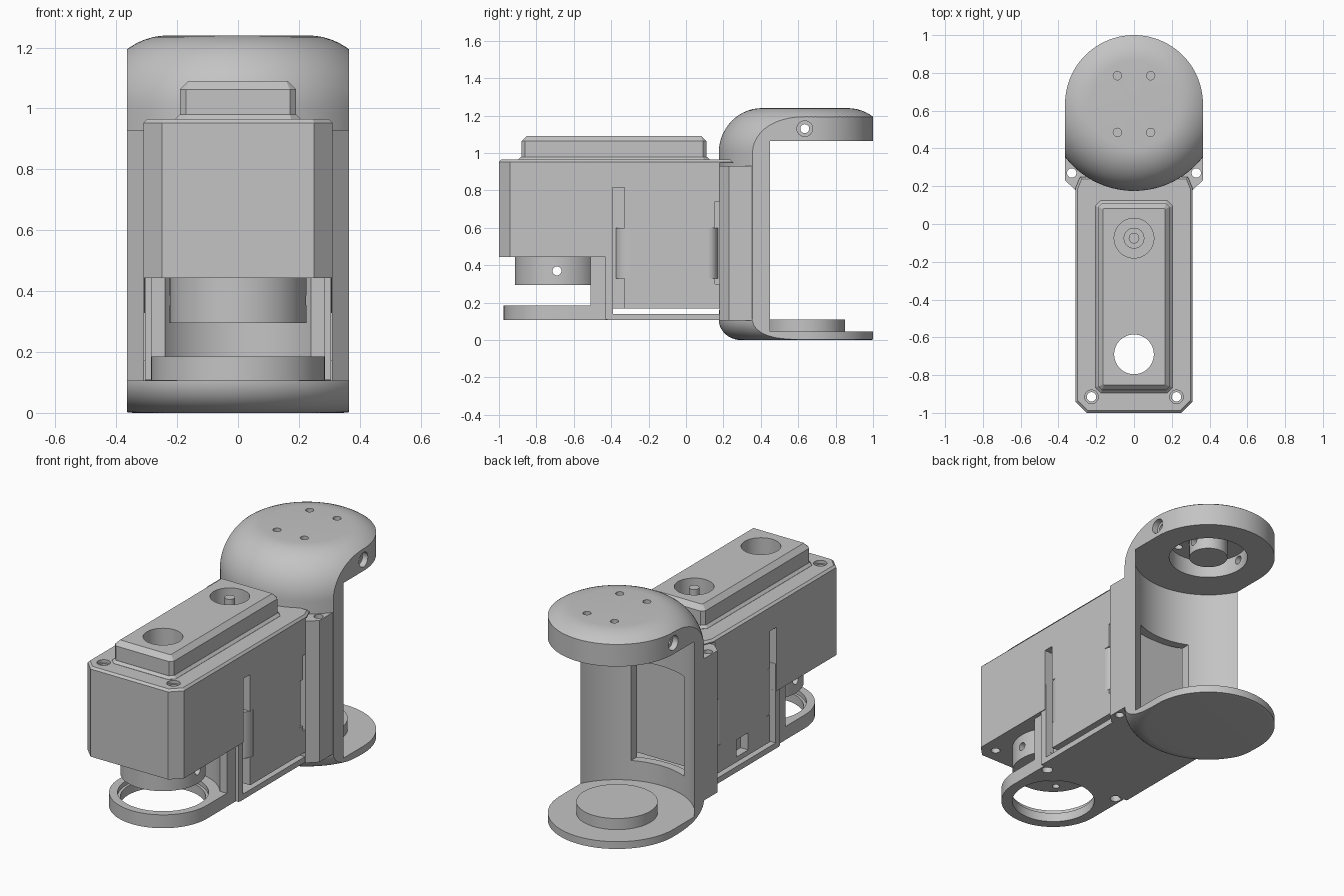
import bpy, bmesh, math
from mathutils import Matrix, Vector

if "Cube" in bpy.data.objects:
    bpy.data.objects.remove(bpy.data.objects["Cube"])

grey = bpy.data.materials.new("matte grey")
grey.use_nodes = True
grey.diffuse_color = (0.55, 0.55, 0.55, 1)
grey.node_tree.nodes["Principled BSDF"].inputs["Base Color"].default_value = (0.55, 0.55, 0.55, 1)

PIVOT = 0.635    # y of the rear joint axis
HORN = -0.69     # y of the front joint axis
parts = []


def make(name, bm):
    bmesh.ops.recalc_face_normals(bm, faces=bm.faces)
    mesh = bpy.data.meshes.new(name)
    bm.to_mesh(mesh)
    bm.free()
    mesh.materials.append(grey)
    obj = bpy.data.objects.new(name, mesh)
    bpy.context.collection.objects.link(obj)
    return obj


def prism(name, outline, z0, z1, bevel=0):
    """Extrude a plan outline, with an optional chamfer round the top."""
    bm = bmesh.new()
    base = bm.faces.new([bm.verts.new((x, y, z0)) for x, y in outline])
    new = bmesh.ops.extrude_face_region(bm, geom=[base])["geom"]
    top = [v for v in new if isinstance(v, bmesh.types.BMVert)]
    bmesh.ops.translate(bm, verts=top, vec=(0, 0, z1 - z0))
    if bevel:
        rim = [e for e in bm.edges if all(v in top for v in e.verts)]
        bmesh.ops.bevel(bm, geom=rim, offset=bevel, segments=1, affect='EDGES')
    return make(name, bm)


def sym(half):
    return half + [(-x, y) for x, y in reversed(half)]


def arc(r, y, start, n, step):
    angles = [start + step * i for i in range(n)]
    return [(r * math.cos(a), y + r * math.sin(a)) for a in angles]


def box(name, x0, x1, y0, y1, z0, z1):
    return prism(name, [(x0, y0), (x1, y0), (x1, y1), (x0, y1)], z0, z1)


def cyl(name, r, x, y, z0, z1, n=64):
    return prism(name, [(x + px, py) for px, py in arc(r, y, 0.013, n, 2 * math.pi / n)], z0, z1)


def cross_cyl(r, x0, x1, y, z):
    """Cylinder lying along x."""
    obj = cyl("drill", r, 0, 0, x0, x1, 32)
    obj.data.transform(Matrix.Translation((0, y, z)) @ Matrix.Rotation(math.pi / 2, 4, 'Y'))
    return obj


def boolean(obj, tools, op='DIFFERENCE'):
    for tool in tools:
        mod = obj.modifiers.new("bool", 'BOOLEAN')
        mod.operation, mod.solver, mod.object = op, 'EXACT', tool
        bpy.context.view_layer.update()
        deps = bpy.context.evaluated_depsgraph_get()
        mesh = bpy.data.meshes.new_from_object(obj.evaluated_get(deps))
        obj.modifiers.clear()
        obj.data = mesh
        bpy.data.objects.remove(tool)
    return obj


def keep(obj):
    parts.append(obj)
    return obj


# --- Rear bracket: domed revolve ---
steps = [math.pi / 2 * i / 14 for i in range(15)]
profile = [(0, 0)]
profile += [(0.34 + 0.12 * math.sin(a), 0.11 - 0.11 * math.cos(a)) for a in steps]
profile += [(0.23 + 0.23 * math.cos(a), 1.0 + 0.24 * math.sin(a)) for a in steps]
profile.append((0, 1.24))
bm = bmesh.new()
pv = [bm.verts.new((r, 0, z)) for r, z in profile]
pe = [bm.edges.new(p) for p in zip(pv, pv[1:])]
bmesh.ops.spin(bm, geom=pv + pe, axis=(0, 0, 1), cent=(0, 0, 0), angle=2 * math.pi, steps=96)
bmesh.ops.remove_doubles(bm, verts=bm.verts, dist=0.0005)
bmesh.ops.rotate(bm, verts=bm.verts, cent=(0, 0, 0), matrix=Matrix.Rotation(0.021, 3, 'Z'))
bmesh.ops.translate(bm, verts=bm.verts, vec=(0, PIVOT, 0))
bracket = keep(make("rear_bracket", bm))

# trim the dome to a fork: rounded outline with a cylindrical gap
fork = prism("fork", [(-0.365, 0.1), (0.365, 0.1)] + arc(0.365, PIVOT, 0, 46, math.pi / 45), -0.1, 1.4)
boolean(fork, [cyl("gap", 0.41, 0, PIVOT, 0.045, 1.065, 100)])
boolean(bracket, [fork], 'INTERSECT')

# cable window, hub recess and screw holes
hub = cyl("hub", 0.215, 0, PIVOT, 1.0, 1.165)
boolean(hub, [cyl("core", 0.105, 0, PIVOT, 0.9, 1.3)])
tools = [box("window", -0.17, 0.17, 0.1, 0.4, 0.16, 0.74), hub,
         cross_cyl(0.024, -0.5, 0.5, PIVOT, 1.13)]
for s in (-1, 1):
    tools.append(cross_cyl(0.042, *sorted((s * 0.33, s * 0.5)), PIVOT, 1.13))
    tools.append(cyl("ear_hole", 0.025, s * 0.33, 0.27, -0.1, 0.96, 24))
    for t in (-1, 1):
        tools.append(cyl("cap_hole", 0.022, s * 0.088, PIVOT + t * 0.15, 1.1, 1.4, 24))
boolean(bracket, tools)
keep(cyl("pivot_disc", 0.215, 0, PIVOT, 0.04, 0.11))

# corner ears that widen the wall in front
for s, side in ((1, "left"), (-1, "right")):
    pts = [(0.2, 0.18), (0.31, 0.18), (0.364, 0.23), (0.364, 0.38), (0.2, 0.38)]
    ear = keep(prism(side + "_ear", [(s * x, y) for x, y in pts], 0.105, 0.93))
    boolean(ear, [cyl("clear", 0.435, 0, PIVOT, 0, 1.2, 90),
                  cyl("ear_hole", 0.025, s * 0.33, 0.27, -0.1, 0.96, 24)])

# --- Servo body ---
plan = sym([(0.25, -1), (0.31, -0.94), (0.31, 0.178)])
body = keep(prism("servo_body", plan, 0.17, 0.947))
tools = [box("front_space", -0.5, 0.5, -1.2, -0.39, 0, 0.443),
         cyl("bore", 0.105, 0, HORN, 0, 1.2),
         box("side_notch", -0.4, -0.26, -0.13, -0.02, 0.2, 0.3)]
for s in (-1, 1):
    x0, x1 = sorted((s * 0.25, s * 0.4))
    tools += [box("slot", x0, x1, -0.392, -0.33, 0.1, 0.815),
              box("clip_slot", x0, x1, -0.391, -0.30, 0.33, 0.6),
              box("rear_slot", x0, x1, 0.155, 0.25, 0.3, 0.74),
              box("rear_clip_slot", x0, x1, 0.12, 0.26, 0.33, 0.6),
              cyl("corner_hole", 0.025, s * 0.225, -0.915, 0.3, 1.1, 24)]
boolean(body, tools)

# rounded catches in the side slots
for s, side in ((1, "left"), (-1, "right")):
    for y, d, name in ((-0.30, -0.075, "front"), (0.12, 0.05, "rear")):
        curve = [(s * (0.25 + 0.058 * math.cos(a)), y + d * math.sin(a)) for a in steps[::2]]
        keep(prism(f"{side}_{name}_catch", [(s * 0.25, y)] + curve, 0.33, 0.6))

# --- Lid and its raised cover ---
lid = keep(prism("servo_lid", sym([(0.25, -1), (0.31, -0.94), (0.31, 0.19), (0.285, 0.25)]), 0.946, 0.965, 0.012))
boolean(lid, [cyl("clear", 0.43, 0, PIVOT, 0.5, 1.2, 96), cyl("bore", 0.105, 0, HORN, 0, 1.2)]
        + [cyl("corner_hole", 0.036, s * 0.225, -0.915, 0.9, 1.1, 24) for s in (-1, 1)])


def chamfered(x, y0, y1, c):
    return sym([(x - c, y0), (x, y0 + c), (x, y1 - c), (x - c, y1)])


for name, pts, z0, z1, bev in (("cover_flange", chamfered(0.205, -0.895, 0.125, 0.03), 0.96, 0.98, 0.014),
                               ("top_cover", chamfered(0.19, -0.88, 0.11, 0.02), 0.962, 1.09, 0.027)):
    cover = keep(prism(name, pts, z0, z1, bev))
    boolean(cover, [cyl("bore", 0.105, 0, HORN, 0.5, 1.3), cyl("well", 0.105, 0, -0.075, 0.975, 1.3)])
keep(cyl("well_collar", 0.055, 0, -0.075, 0.97, 1.0, 32))
keep(cyl("well_pin", 0.028, 0, -0.075, 0.97, 1.085, 24))

# --- Output horn under the front of the servo ---
horn = keep(cyl("output_horn", 0.225, 0, HORN, 0.295, 0.45))
tools = [cyl("bore", 0.105, 0, HORN, 0, 1), cross_cyl(0.024, -0.4, 0.4, HORN, 0.37)]
for a in range(4):
    d = Vector((0.165, 0)) @ Matrix.Rotation(math.pi * (a / 2 + 0.25), 2)
    tools.append(cyl("horn_hole", 0.02, d.x, HORN + d.y, 0.2, 0.34, 24))
boolean(horn, tools)

# --- Lower cradle: ring, columns around the horn, thin floor and arms ---
front = arc(0.285, HORN, math.pi, 33, math.pi / 32)
ring = keep(prism("cradle_ring", front + [(0.285, -0.39), (-0.285, -0.39)], 0.107, 0.185))
boolean(ring, [cyl("ring_hole", 0.225, 0, HORN, 0, 0.5), cyl("ring_step", 0.24, 0, HORN, 0.16, 0.5)]
        + [cyl("screw_hole", 0.03, s * 0.245, -0.45, 0, 0.15, 24) for s in (-1, 1)])
column = keep(box("cradle_columns", -0.285, 0.285, -0.51, -0.389, 0.18, 0.444))
boolean(column, [cyl("horn_space", 0.3, 0, HORN, 0.1, 0.6)])
keep(box("cradle_floor", -0.305, 0.305, -0.42, 0.2, 0.107, 0.14))
for s, side in ((1, "left"), (-1, "right")):
    x0, x1 = sorted((s * 0.25, s * 0.305))
    keep(box(side + "_arm", x0, x1, -0.43, -0.39, 0.11, 0.6))

# --- Shading ---
bpy.ops.object.select_all(action='DESELECT')
for obj in parts:
    obj.select_set(True)
bpy.context.view_layer.objects.active = parts[0]
bpy.ops.object.shade_smooth_by_angle(angle=math.radians(25))
